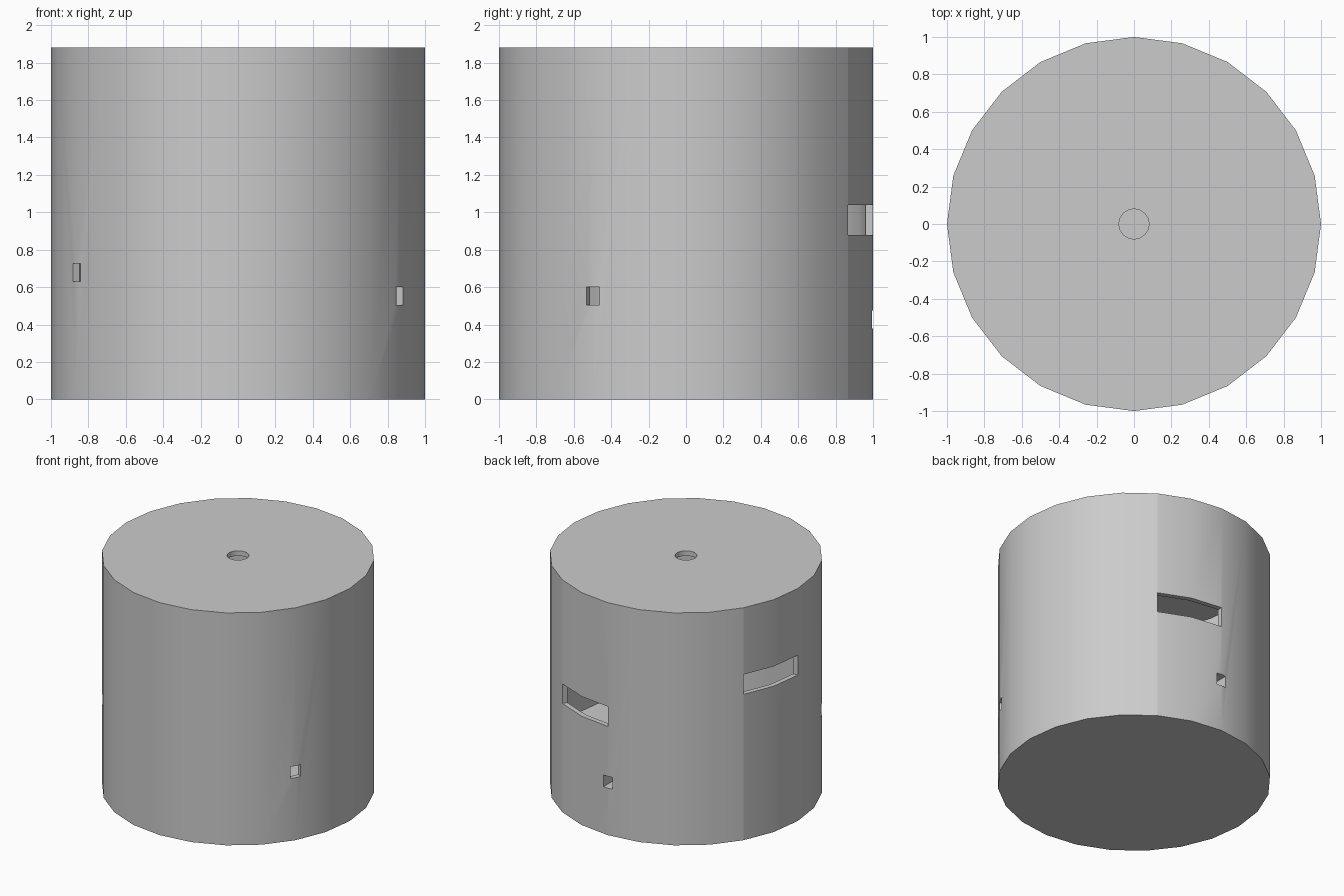
import bpy, math

if "Cube" in bpy.data.objects:
    bpy.data.objects.remove(bpy.data.objects["Cube"])

H, WALL, FLOOR = 1.88, 0.04, 0.355


def cylinder(name, r, z0, z1, sides=24):
    bpy.ops.mesh.primitive_cylinder_add(vertices=sides, radius=r, depth=z1 - z0,
                                        location=(0, 0, (z0 + z1) / 2))
    ob = bpy.context.object
    ob.name = name
    return ob


def arc_block(name, start, end, z0, z1):
    # wedge-shaped block following the facets of the wall
    angles = [math.radians(a) for a in range(start, end + 1, 15)]
    ring = [(1.1, a) for a in angles] + [(0.85, a) for a in reversed(angles)]
    n = len(ring)
    verts = [(r * math.cos(a), r * math.sin(a), z) for z in (z0, z1) for r, a in ring]
    faces = [list(range(n))[::-1], list(range(n, 2 * n))]
    faces += [(i, (i + 1) % n, n + (i + 1) % n, n + i) for i in range(n)]
    me = bpy.data.meshes.new(name)
    me.from_pydata(verts, [], faces)
    ob = bpy.data.objects.new(name, me)
    bpy.context.collection.objects.link(ob)
    return ob


def box(name, angle, z0, z1):
    a = math.radians(angle)
    bpy.ops.mesh.primitive_cube_add(size=1, rotation=(0, 0, a),
                                    location=(math.cos(a), math.sin(a), (z0 + z1) / 2))
    ob = bpy.context.object
    ob.name = name
    ob.scale = (0.3, 0.08, z1 - z0)
    return ob


# Outer drum
drum = cylinder("drum", 1.0, 0, H)

# Chamber above the raised floor, then the round hole in the lid
cutters = [cylinder("chamber_cutter", 1.0 - WALL, FLOOR, H - WALL),
           cylinder("lid_hole_cutter", 0.08, H - 0.1, H + 0.1, 32)]

# Two long slots
cutters += [arc_block("slot_cutter_low", 60, 90, 0.88, 1.04),
            arc_block("slot_cutter_high", 150, 180, 1.18, 1.34)]

# Three small ports rising around the wall
for i, angle in enumerate((90, -30, -150)):
    z = 0.38 + 0.125 * i
    cutters.append(box("port_cutter", angle, z, z + 0.095))

for c in cutters:
    m = drum.modifiers.new(c.name, 'BOOLEAN')
    m.operation, m.solver, m.object = 'DIFFERENCE', 'EXACT', c
    bpy.context.view_layer.objects.active = drum
    bpy.ops.object.modifier_apply(modifier=m.name)
for c in cutters:
    bpy.data.objects.remove(c)

# Smooth wall with sharp rims
bpy.ops.object.select_all(action='DESELECT')
drum.select_set(True)
bpy.context.view_layer.objects.active = drum
bpy.ops.object.shade_smooth_by_angle(angle=math.radians(30))
